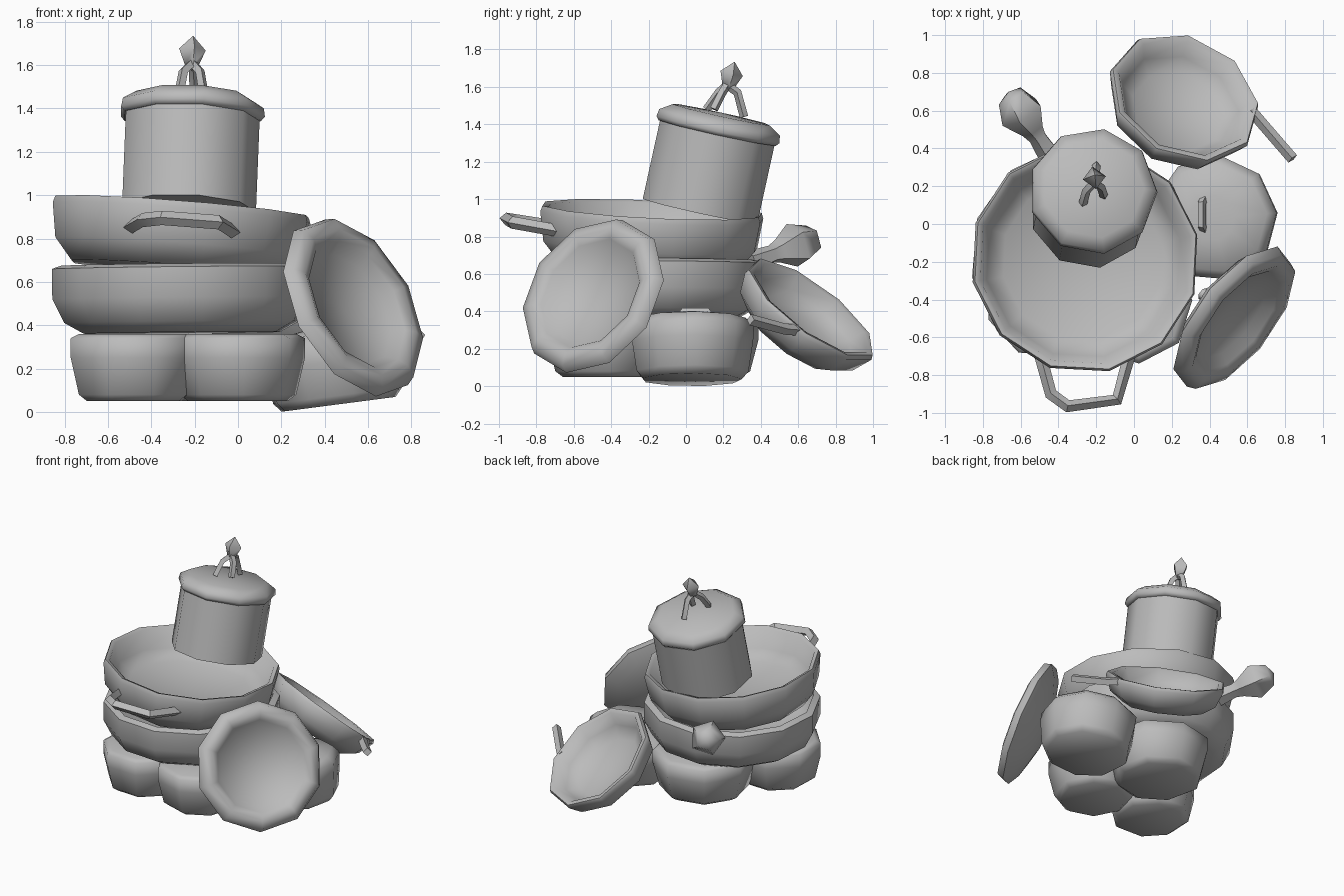
import bpy, bmesh, math
from mathutils import Vector, Matrix

cube = bpy.data.objects.get("Cube")
if cube:
    bpy.data.objects.remove(cube, do_unlink=True)

grey = bpy.data.materials.new("plain_grey")
grey.use_nodes = True
grey.diffuse_color = (0.5, 0.5, 0.5, 1)
grey.node_tree.nodes["Principled BSDF"].inputs["Base Color"].default_value = (0.5, 0.5, 0.5, 1)


def finish(name, mesh, angle):
    ob = bpy.data.objects.new(name, mesh)
    bpy.context.collection.objects.link(ob)
    mesh.materials.clear()
    mesh.materials.append(grey)
    bpy.ops.object.select_all(action='DESELECT')
    ob.select_set(True)
    bpy.context.view_layer.objects.active = ob
    bpy.ops.object.shade_smooth_by_angle(angle=math.radians(angle))


def lathe(name, profile, sides, loc, axis=(0, 0, 1), turn=0, angle=65):
    """Turn a (radius, height) profile around an axis through loc."""
    bm = bmesh.new()
    verts = [bm.verts.new((r, 0, z)) for r, z in profile]
    edges = [bm.edges.new(pair) for pair in zip(verts, verts[1:])]
    bmesh.ops.spin(bm, geom=verts + edges, cent=(0, 0, 0), axis=(0, 0, 1),
                   angle=math.tau, steps=sides)
    bmesh.ops.remove_doubles(bm, verts=bm.verts, dist=0.0005)
    bmesh.ops.recalc_face_normals(bm, faces=bm.faces)
    rot = Vector(axis).to_track_quat('Z', 'Y').to_matrix().to_4x4()
    bm.transform(Matrix.Translation(loc) @ rot @ Matrix.Rotation(math.radians(turn), 4, 'Z'))
    mesh = bpy.data.meshes.new(name)
    bm.to_mesh(mesh)
    bm.free()
    finish(name, mesh, angle)


def tube(name, points, radius):
    """Four-sided bar along a path."""
    curve = bpy.data.curves.new(name + "_path", 'CURVE')
    curve.dimensions = '3D'
    curve.bevel_depth = radius
    curve.bevel_resolution = 0
    curve.use_fill_caps = True
    spline = curve.splines.new('POLY')
    spline.points.add(len(points) - 1)
    for p, co in zip(spline.points, points):
        p.co = (*co, 1)
    temp = bpy.data.objects.new(name + "_path", curve)
    bpy.context.collection.objects.link(temp)
    deps = bpy.context.evaluated_depsgraph_get()
    mesh = bpy.data.meshes.new_from_object(temp.evaluated_get(deps))
    bpy.data.objects.remove(temp, do_unlink=True)
    finish(name, mesh, 30)


# Stacked wide pans
pan = [(0, -.28), (.5, -.28), (.585, -.18), (.61, -.02), (.6, .01),
       (.57, 0), (.525, -.13), (.43, -.19), (0, -.21)]
lathe("top_pan", pan, 12, (-.258, -.182, .935), (.08, .05, 1), 10)
lower = [(0, -.3), (.46, -.3), (.55, -.25), (.605, -.14), (.605, 0), (.56, .015),
         (.5, -.16), (0, -.22)]
lathe("middle_pan", lower, 12, (-.262, -.178, .665), (-.01, .01, 1), 25)

# Pan handles
tube("front_loop_handle", [(-.5, -.68, .85), (-.44, -.9, .885), (-.35, -.965, .895),
                           (-.09, -.93, .875), (-.02, -.68, .83)], .033)
lathe("rear_knob_handle", [(0, 0), (.065, 0), (.05, .15), (.065, .2), (.125, .31), (.08, .42), (0, .45)],
      5, (-.43, .34, .66), (-.52, .8, .3))

# Pots under the stack
pot = [(0, 0), (.23, 0), (.27, .03), (.31, .2), (.31, .29), (.27, .31), (0, .31)]
for name, x, y, size, turn in (("left_pot", -.48, -.4, 1, 20),
                               ("front_pot", .0, -.43, 1, 5),
                               ("rear_pot", -.18, .04, 1.14, 35)):
    lathe(name, [(r * size, z) for r, z in pot], 8, (x, y, .05), turn=turn, angle=80)

# Covered pot at the side
lathe("side_pot", [(0, 0), (.27, 0), (.305, .04), (.33, .2), (.335, .28),
                   (.29, .33), (.12, .355), (0, .355)], 9, (.46, .03, .035), (-.13, 0, 1), 15, 80)
tube("side_pot_strap", [(.37, -.03, .37), (.36, -.01, .4), (.36, .11, .4), (.37, .13, .37)], .022)

# Tall leaning pot with its lid
lean = Vector((.04, .22, 1)).normalized()
base = Vector((-.235, .075, .935))
lathe("tall_pot", [(0, 0), (.318, 0), (.318, .45), (0, .45)], 9, base, lean, 30)
lathe("tall_pot_lid", [(0, 0), (.325, 0), (.342, .02), (.335, .06), (.27, .1), (0, .11)],
      9, base + lean * .43, lean, 30)

# Lid grip: three legs carrying a faceted knob
for i, foot in enumerate([(-.27, .11, 1.48), (-.16, .15, 1.48), (-.2, .31, 1.44)]):
    tube(f"grip_leg_{i + 1}", [foot, (foot[0] * .7 - .063, (foot[1] + .2) / 2 + .02, 1.57),
                              (-.21, .22, 1.61)], .023)
lathe("grip_knob", [(0, 0), (.03, .02), (.062, .1), (0, .165)], 4, (-.215, .22, 1.575), (.05, .25, 1), 20)

# Tilted pan leaning at the back
lathe("back_pan", [(0, -.185), (.28, -.185), (.375, -.12), (.42, -.01), (.41, .015), (.375, .01),
                   (.33, -.07), (.25, -.13), (0, -.145)], 9, (.265, .665, .405), (.31, .57, .76), 10)
tube("back_pan_handle", [(.62, .6, .3), (.68, .53, .305), (.84, .345, .355)], .03)

# Upturned lid leaning at the front
lid_axis = Vector((.72, -.56, .41)).normalized()
lid_spot = Vector((.52, -.49, .48))
lathe("leaning_lid", [(0, -.12), (.2, -.1), (.37, -.05), (.45, 0), (.43, .05), (.37, .065),
                      (.32, .04), (.28, -.01), (0, -.04)], 10, lid_spot, lid_axis, 12)
lathe("leaning_lid_knob", [(0, -.22), (.035, -.22), (.035, -.18), (.025, -.1), (0, -.1)],
      6, lid_spot, lid_axis)
